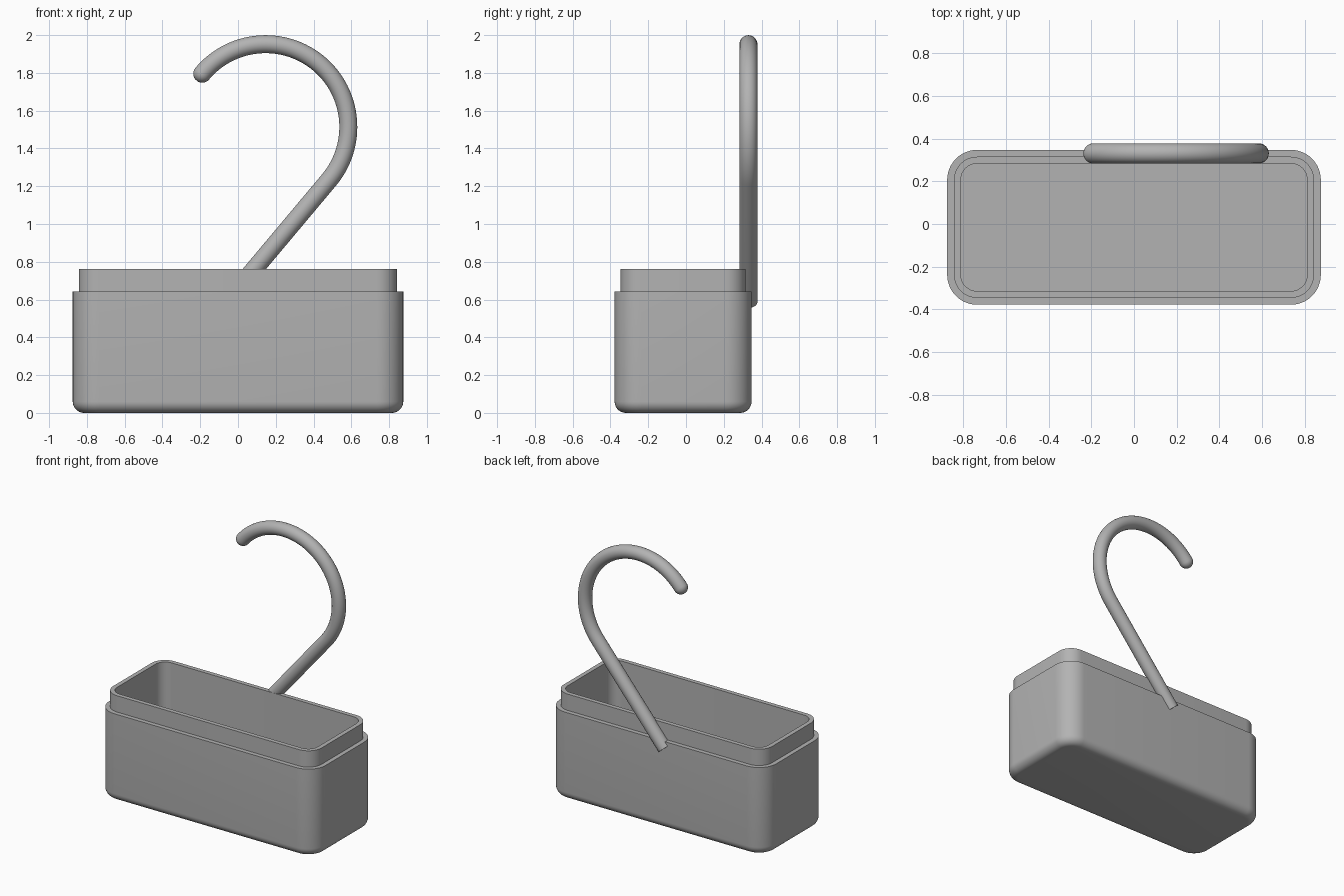
import bpy, bmesh, math
from mathutils import Vector

if "Cube" in bpy.data.objects:
    bpy.data.objects.remove(bpy.data.objects["Cube"])

grey = bpy.data.materials.new("mid grey")
grey.diffuse_color = (0.45, 0.45, 0.45, 1)
grey.use_nodes = True
grey.node_tree.nodes["Principled BSDF"].inputs["Base Color"].default_value = grey.diffuse_color

HX, HY, CY = 0.875, 0.3625, -0.0155   # tub half sizes and centre
CORNER = 0.14


def finish(name, bm, angle):
    bmesh.ops.recalc_face_normals(bm, faces=bm.faces)
    mesh = bpy.data.meshes.new(name)
    bm.to_mesh(mesh)
    bm.free()
    obj = bpy.data.objects.new(name, mesh)
    bpy.context.collection.objects.link(obj)
    mesh.materials.append(grey)
    bpy.ops.object.select_all(action='DESELECT')
    obj.select_set(True)
    bpy.context.view_layer.objects.active = obj
    bpy.ops.object.shade_smooth_by_angle(angle=math.radians(angle))
    return obj


def loft(bm, rings):
    """Bridge successive rings of points and cap both ends."""
    loops = [[bm.verts.new(p) for p in ring] for ring in rings]
    n = len(loops[0])
    for a, b in zip(loops, loops[1:]):
        for i in range(n):
            j = (i + 1) % n
            bm.faces.new((a[i], a[j], b[j], b[i]))
    bm.faces.new(loops[0])
    bm.faces.new(loops[-1])


def rounded_rect(inset, z, steps=12):
    """Rounded rectangle, all insets sharing the same corner centres."""
    r = CORNER - inset
    pts = []
    for k, (sx, sy) in enumerate(((1, 1), (-1, 1), (-1, -1), (1, -1))):
        for s in range(steps + 1):
            a = math.pi / 2 * (k + s / steps)
            pts.append(Vector((sx * (HX - CORNER) + r * math.cos(a),
                               CY + sy * (HY - CORNER) + r * math.sin(a), z)))
    return pts


# Tub: filleted base, outer wall, stepped lip, inner wall, floor
F = 0.06
profile = [(F - F * math.sin(t), F - F * math.cos(t))
           for t in (math.pi / 2 * i / 8 for i in range(9))]
profile += [(0, 0.643), (0.032, 0.643), (0.032, 0.762), (0.064, 0.762), (0.064, 0.064)]
bm = bmesh.new()
loft(bm, [rounded_rect(i, z) for i, z in profile])
finish("tub", bm, 30)

# Hook: rounded tip, half-circle bend, straight shank with a flat cut end
R, r, HOOK_Y = 0.438, 0.0475, 0.3305
centre = Vector((0.146, HOOK_Y, 1.514))
start, end = math.radians(140), math.radians(-40)


def radial(a):
    return Vector((math.cos(a), 0, math.sin(a)))


def section(p, out, radius, n=32):
    return [p + radius * (math.cos(2 * math.pi * i / n) * out
                          + math.sin(2 * math.pi * i / n) * Vector((0, 1, 0))) for i in range(n)]


rings = []
tip = centre + R * radial(start)
back = radial(start + math.pi / 2)
for i in range(1, 9):
    t = math.pi / 2 * i / 8
    rings.append(section(tip + back * r * math.cos(t), radial(start), r * math.sin(t)))
for i in range(1, 65):
    a = start + (end - start) * i / 64
    rings.append(section(centre + R * radial(a), radial(a), r))
shank = radial(end - math.pi / 2) * 0.843
rings.append(section(centre + R * radial(end) + shank, radial(end), r))
bm = bmesh.new()
loft(bm, rings)
finish("hook", bm, 35)
